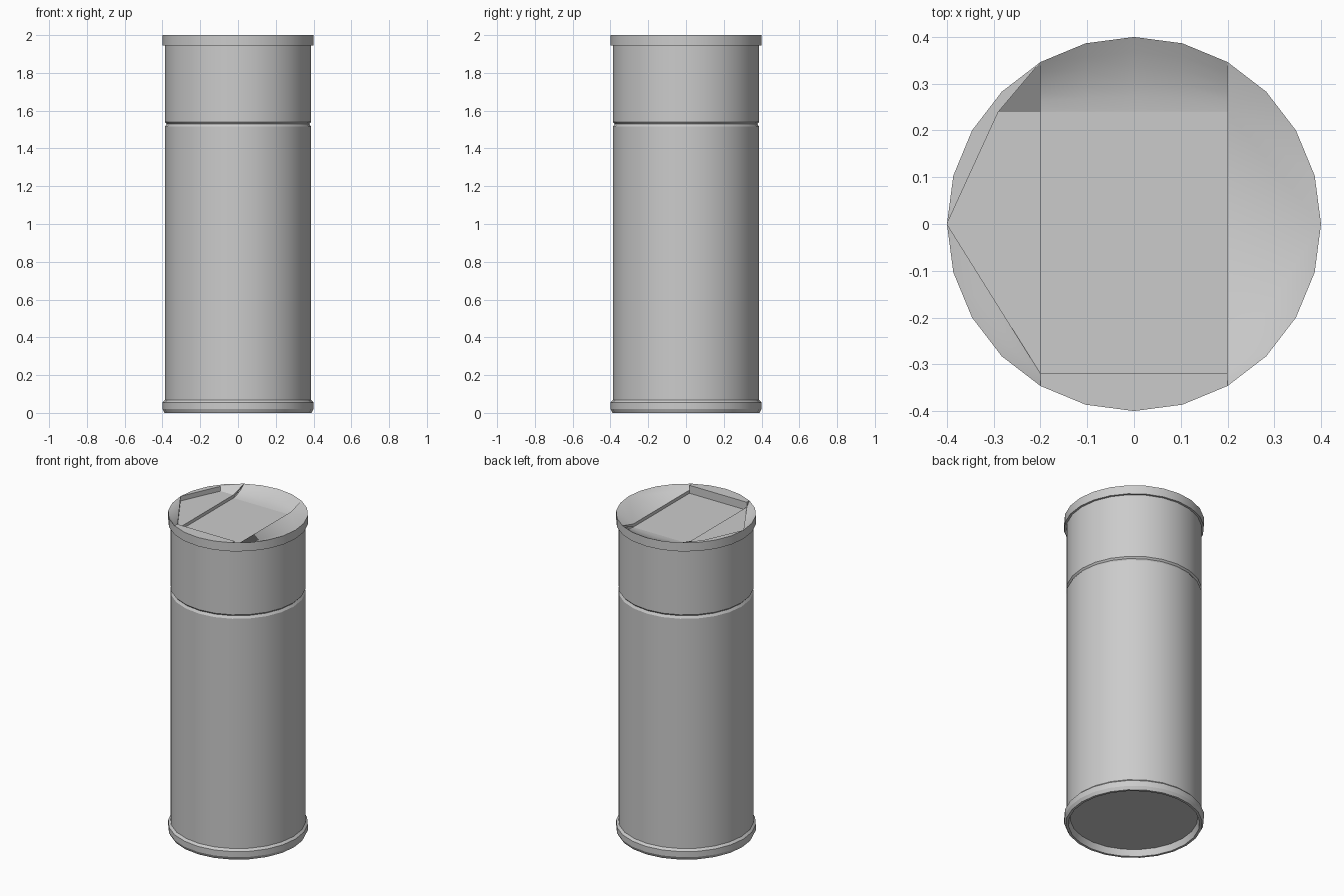
import bpy, bmesh, math

cube = bpy.data.objects.get("Cube")
if cube:
    bpy.data.objects.remove(cube, do_unlink=True)

metal = bpy.data.materials.new("brushed grey")
metal.use_nodes = True
GREY = (0.6, 0.6, 0.6, 1)
metal.diffuse_color = GREY
metal.node_tree.nodes["Principled BSDF"].inputs["Base Color"].default_value = GREY

SIDES = 24
TOP, FLOOR, LEDGE = 2.0, 1.95, 1.97


def finish(name, bm):
    bmesh.ops.remove_doubles(bm, verts=bm.verts, dist=0.0005)
    mesh = bpy.data.meshes.new(name)
    bm.to_mesh(mesh)
    bm.free()
    mesh.materials.append(metal)
    obj = bpy.data.objects.new(name, mesh)
    bpy.context.collection.objects.link(obj)
    bpy.ops.object.select_all(action='DESELECT')
    obj.select_set(True)
    bpy.context.view_layer.objects.active = obj
    bpy.ops.object.shade_smooth_by_angle(angle=math.radians(25))
    return obj


def lathe(name, profile):
    """Turn a (radius, height) profile, listed from bottom to top, around z."""
    bm = bmesh.new()
    verts = [bm.verts.new((r, 0, z)) for r, z in profile]
    edges = [bm.edges.new(pair) for pair in zip(verts, verts[1:])]
    bmesh.ops.spin(bm, geom=verts + edges, cent=(0, 0, 0), axis=(0, 0, 1),
                   angle=math.tau, steps=SIDES, use_duplicate=False)
    bmesh.ops.remove_doubles(bm, verts=bm.verts, dist=0.0005)
    bmesh.ops.recalc_face_normals(bm, faces=bm.faces)
    return finish(name, bm)


# Base with a hollow underside, body, cap and top band
lathe("base_ring", [(0, 0.04), (0.365, 0.04), (0.375, 0), (0.39, 0),
                    (0.4, 0.02), (0.4, 0.055), (0.387, 0.068)])
lathe("body", [(0.387, 0.06), (0.387, 1.515), (0.378, 1.53), (0.37, 1.53)])
lathe("cap", [(0.37, 1.53), (0.378, 1.53), (0.387, 1.54), (0.387, 1.95)])
lathe("top_band", [(0.385, 1.945), (0.4, 1.945), (0.4, TOP)])


# Lid: sunken centre panel, raised front, low side ledges and a scooped back
def rim(k, z=TOP):
    a = math.tau * k / SIDES
    return (0.4 * math.cos(a), 0.4 * math.sin(a), z)


X, BACK, FRONT = 0.2, 0.24, -0.32
bm = bmesh.new()


def face(points):
    return bm.faces.new([bm.verts.new(p) for p in points])


face([(-X, FRONT, FLOOR), (X, FRONT, FLOOR), (X, BACK, FLOOR), (-X, BACK, FLOOR)])

# Front raised segment and its step
face([rim(k) for k in range(16, 21)] + [(X, FRONT, TOP), (-X, FRONT, TOP)])
face([(-X, FRONT, TOP), (X, FRONT, TOP), (X, FRONT, FLOOR), (-X, FRONT, FLOOR)])

# Scooped back
STEPS = 5
for k in range(4, 8):
    for s in range(STEPS):
        quad = []
        for kk, t in ((k, s), (k, s + 1), (k + 1, s + 1), (k + 1, s)):
            x, y, z = rim(kk)
            f = t / STEPS
            quad.append((x, BACK + (y - BACK) * f, FLOOR + (TOP - FLOOR) * f ** 1.6))
        face(quad)

# Small steps beside the panel and the scoop
for side in (-1, 1):
    x = side * X
    step = [(x, FRONT, FLOOR), (x, BACK, FLOOR), (x, BACK, LEDGE), (x, FRONT, LEDGE)]
    face(step if side < 0 else step[::-1])
    cheek = [(x, BACK, FLOOR), rim(4 if side > 0 else 8), (x, BACK, LEDGE)]
    face(cheek if side < 0 else cheek[::-1])
    lip = [(x, FRONT, TOP), (x, FRONT, LEDGE), rim(20 if side > 0 else 16)]
    face(lip if side < 0 else lip[::-1])

# Right-hand ledge slopes up to the rim
hub = (X, BACK, LEDGE)
low = (X, FRONT, LEDGE)
face([hub, low, rim(0)])
face([low] + [rim(k - SIDES) for k in range(20, 25)])
face([hub] + [rim(k) for k in range(0, 5)])

# Left-hand ledge is flat, with a short wall against the rim
hub = (-X, BACK, LEDGE)
low = (-X, FRONT, LEDGE)
corner = (-0.29, BACK)
face([low, hub, corner + (LEDGE,), rim(12, LEDGE)])
face([corner + (TOP,), rim(12), rim(12, LEDGE), corner + (LEDGE,)][::-1])
face([corner + (TOP,)] + [rim(k) for k in range(8, 13)])
face([corner + (LEDGE,), hub, rim(8), corner + (TOP,)])
face([low, rim(12, LEDGE), rim(12)])
face([low] + [rim(k) for k in range(12, 17)])

bmesh.ops.remove_doubles(bm, verts=bm.verts, dist=0.0005)
bmesh.ops.triangulate(bm, faces=[f for f in bm.faces if len(f.verts) > 4])
for f in bm.faces:
    f.normal_update()
    if f.normal.z < -0.01:
        f.normal_flip()
finish("lid", bm)
